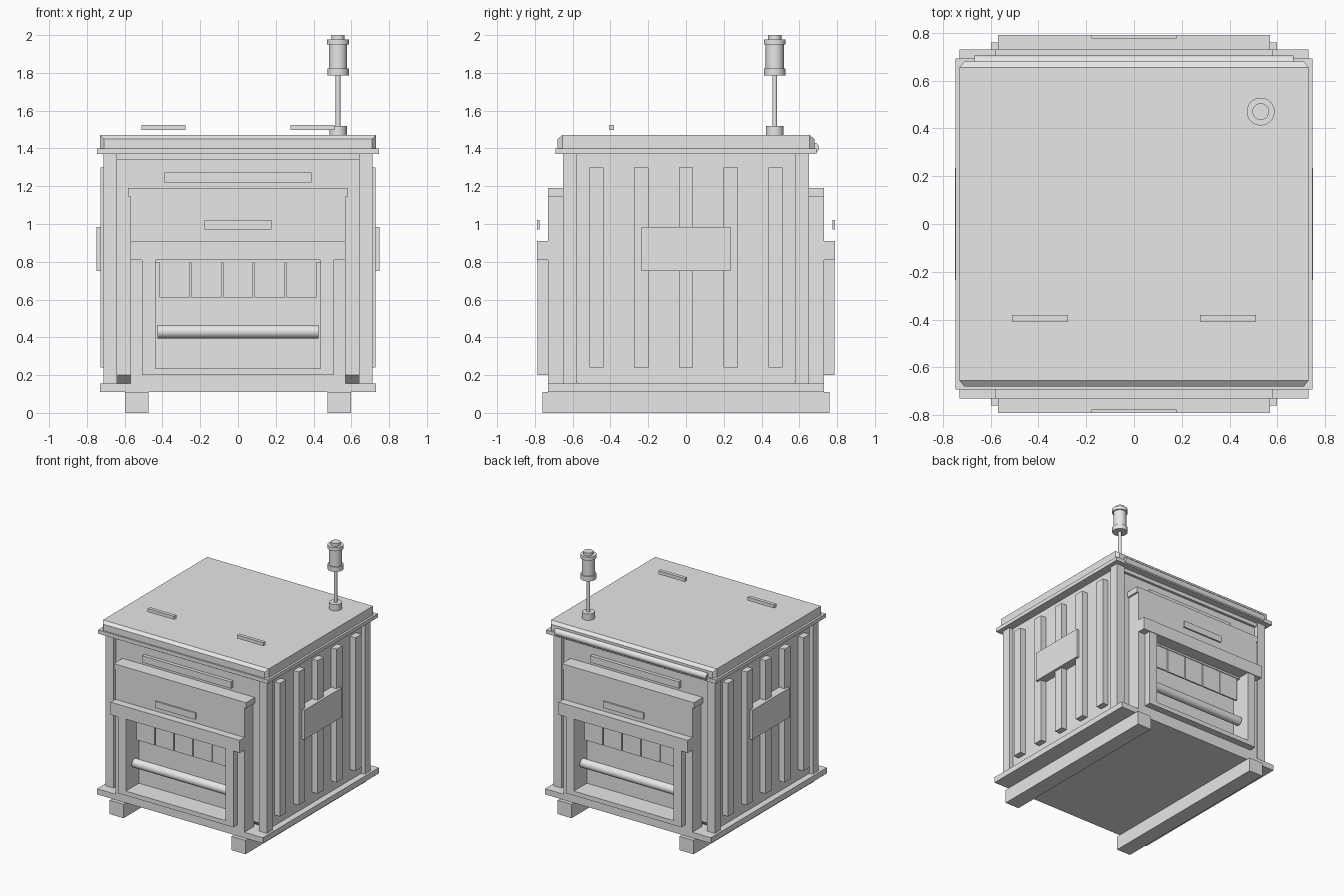
import bpy, bmesh, math

if "Cube" in bpy.data.objects:
    bpy.data.objects.remove(bpy.data.objects["Cube"])

grey = bpy.data.materials.new("plain grey")
grey.diffuse_color = (0.8, 0.8, 0.8, 1)
grey.use_nodes = True
grey.node_tree.nodes["Principled BSDF"].inputs["Base Color"].default_value = grey.diffuse_color


def mesh_object(name, verts, faces, smooth=False):
    me = bpy.data.meshes.new(name)
    me.from_pydata(verts, [], faces)
    bm = bmesh.new()
    bm.from_mesh(me)
    bmesh.ops.recalc_face_normals(bm, faces=bm.faces)
    for f in bm.faces:
        f.smooth = smooth and len(f.verts) == 4
    if smooth:
        for e in bm.edges:
            e.smooth = e.calc_face_angle(0) < math.radians(40)
    bm.to_mesh(me)
    bm.free()
    me.materials.append(grey)
    ob = bpy.data.objects.new(name, me)
    bpy.context.collection.objects.link(ob)
    return ob


def loft(name, rings, smooth=False):
    """Skin a list of equal-length rings and cap both ends."""
    n = len(rings[0])
    verts = [v for r in rings for v in r]
    faces = [(k * n + i, k * n + (i + 1) % n, (k + 1) * n + (i + 1) % n, (k + 1) * n + i)
             for k in range(len(rings) - 1) for i in range(n)]
    faces += [tuple(range(n)), tuple(range((len(rings) - 1) * n, len(rings) * n))]
    return mesh_object(name, verts, faces, smooth)


def box(name, x0, x1, y0, y1, z0, z1):
    ring = lambda z: [(x0, y0, z), (x1, y0, z), (x1, y1, z), (x0, y1, z)]
    return loft(name, [ring(z0), ring(z1)])


def xz_rect(x, y, z0, z1):
    return [(-x, y, z0), (x, y, z0), (x, y, z1), (-x, y, z1)]


def rod_x(name, half, y, z, r, n):
    ring = lambda x: [(x, y + r * math.cos(2 * math.pi * i / n),
                       z + r * math.sin(2 * math.pi * i / n)) for i in range(n)]
    return loft(name, [ring(-half), ring(half)], True)


def lathe(name, cx, cy, profile, n=32):
    return loft(name, [[(cx + r * math.cos(2 * math.pi * i / n),
                         cy + r * math.sin(2 * math.pi * i / n), z) for i in range(n)]
                       for r, z in profile], True)


# base plate and main body with chamfered lower front and back edges
box("base_plate", -.73, .73, -.73, .73, .11, .155)
profile = [(-.57, .155), (.57, .155), (.62, .2), (.62, 1.37), (-.62, 1.37), (-.62, .2)]
loft("body", [[(x, y, z) for y, z in profile] for x in (-.68, .68)])

# skids, corner posts, side ribs and side plates
for s, side in ((-1, "left"), (1, "right")):
    xs = lambda a, b: sorted((s * a, s * b))
    box(side + "_skid", *xs(.475, .598), -.76, .76, 0, .11)
    for t, end in ((-1, "front"), (1, "back")):
        box(f"{end}_{side}_post", *xs(.64, .712), *sorted((t * .58, t * .652)), .155, 1.37)
    for i in range(5):
        y = (i - 2) * .237
        box(f"{side}_rib_{i + 1}", *xs(.67, .728), y - .038, y + .038, .24, 1.3)
    box(side + "_plate", *xs(.67, .748), -.235, .235, .75, .985)
    # handle on the lid
    box(side + "_lid_handle", *xs(.277, .51), -.408, -.38, 1.498, 1.525)

# front and back are built alike
for t, end in ((-1, "front"), (1, "back")):
    def part(name, x0, x1, d0, d1, z0, z1):
        box(f"{end}_{name}", x0, x1, *sorted((t * d0, t * d1)), z0, z1)

    part("top_beam", -.64, .64, .61, .64, 1.34, 1.37)
    part("upper_bar", -.39, .39, .61, .648, 1.22, 1.273)
    # hatch surround with an opening
    part("hatch_lip", -.582, .582, .61, .73, 1.145, 1.19)
    part("hatch_panel", -.568, .568, .61, .73, .81, 1.145)
    part("hatch_bottom", -.568, .568, .61, .73, .155, .235)
    for s, side in ((-1, "left"), (1, "right")):
        part(f"hatch_{side}_jamb", *sorted((s * .438, s * .568)), .61, .73, .235, .81)
        part(f"{side}_upright", *sorted((s * .438, s * .508)), .73, .785, .2, .81)
    part("header", -.568, .568, .73, .79, .81, .91)
    part("sill", -.505, .505, .73, .785, .2, .235)
    part("handle", -.178, .178, .775, .79, .97, 1.022)
    # hanging curtain strips and roller
    part("curtain_rail", -.438, .438, .61, .69, .795, .81)
    for i in range(5):
        x = (i - 2) * .168
        part(f"curtain_strip_{i + 1}", x - .08, x + .08, .672, .684, .61, .795)
    rod_x(end + "_roller", .425, t * .695, .43, .035, 32)

# roof plate, lid with tapered ends, and rear hinge
box("roof_plate", -.747, .747, -.692, .692, 1.37, 1.4)
loft("lid", [xz_rect(.71, -.68, 1.4, 1.45), xz_rect(.73, -.655, 1.4, 1.47),
             xz_rect(.73, .655, 1.4, 1.47), xz_rect(.71, .68, 1.4, 1.45)])
rod_x("hinge", .668, .677, 1.403, .028, 12)

# signal lamp on a pole
lathe("lamp_base", .53, .47, [(.046, 1.47), (.046, 1.52)])
lathe("lamp_pole", .53, .47, [(.013, 1.52), (.013, 1.79)], 16)
lathe("lamp", .53, .47, [(.057, 1.785), (.057, 1.823), (.048, 1.823), (.048, 1.95),
                         (.058, 1.95), (.058, 1.978), (.035, 1.978), (.035, 2.0)])
